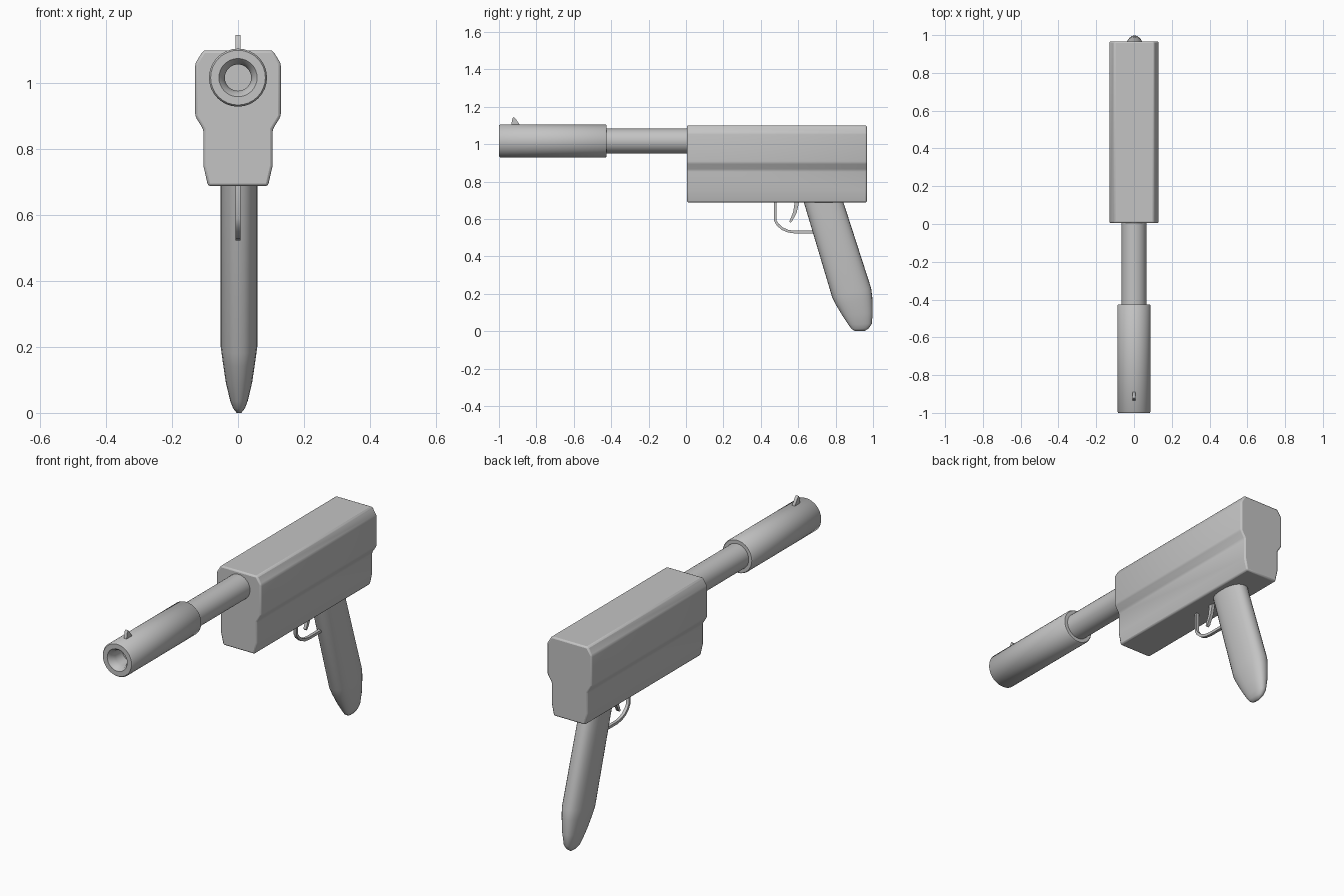
import bpy, bmesh, math
from mathutils import Vector

cube = bpy.data.objects.get("Cube")
if cube:
    bpy.data.objects.remove(cube, do_unlink=True)

grey = bpy.data.materials.new("plain_grey")
grey.use_nodes = True
COLOUR = (0.55, 0.55, 0.55, 1)
grey.diffuse_color = COLOUR
grey.node_tree.nodes["Principled BSDF"].inputs["Base Color"].default_value = COLOUR


def finish(name, bm, bevel=0, angle=40):
    """Turn a bmesh into a smooth shaded grey object, optionally bevelled."""
    bmesh.ops.recalc_face_normals(bm, faces=bm.faces)
    mesh = bpy.data.meshes.new(name)
    bm.to_mesh(mesh)
    bm.free()
    mesh.materials.append(grey)
    obj = bpy.data.objects.new(name, mesh)
    bpy.context.collection.objects.link(obj)
    if bevel:
        mod = obj.modifiers.new("soft_edges", "BEVEL")
        mod.width, mod.segments = bevel, 2
        mod.limit_method = "ANGLE"
        mod.angle_limit = math.radians(20)
    bpy.ops.object.select_all(action="DESELECT")
    obj.select_set(True)
    bpy.context.view_layer.objects.active = obj
    bpy.ops.object.shade_smooth_by_angle(angle=math.radians(angle))
    return obj


def loft(name, rings, angle=40, bevel=0):
    """Skin a list of equal-length point rings and cap both ends."""
    bm = bmesh.new()
    loops = [[bm.verts.new(p) for p in ring] for ring in rings]
    n = len(loops[0])
    for a, b in zip(loops, loops[1:]):
        for i in range(n):
            j = (i + 1) % n
            bm.faces.new((a[i], a[j], b[j], b[i]))
    bm.faces.new(loops[0])
    bm.faces.new(loops[-1])
    return finish(name, bm, bevel, angle)


def lathe(name, profile, z, sides=32, angle=40):
    """Turn (radius, y) points around a line parallel to y."""
    turns = [math.tau * i / sides for i in range(sides)]
    return loft(name, [[(r * math.cos(t), y, z + r * math.sin(t)) for t in turns]
                       for r, y in profile], angle)


def plate(name, outline, half, bevel=0):
    """Extrude a (y, z) outline across x."""
    return loft(name, [[(x, y, z) for y, z in outline] for x in (-half, half)], bevel=bevel)


# Receiver: stepped cross-section extruded along the length
half_profile = [(0.105, 1.1), (0.13, 1.06), (0.13, 0.9), (0.105, 0.86),
                (0.105, 0.75), (0.091, 0.688)]
section = half_profile + [(-x, z) for x, z in reversed(half_profile)]
loft("receiver", [[(x, y, z) for x, z in section] for y in (0.005, 0.967)], bevel=0.008)

# Barrel and the hollow-ended sleeve around its tip
AXIS = 1.017
lathe("barrel", [(0.066, -0.5), (0.066, 0.05)], AXIS)
lathe("muzzle_sleeve", [(0.06, -0.425), (0.084, -0.425), (0.088, -0.43), (0.088, -0.994),
                        (0.083, -1), (0.058, -1), (0.046, -0.985), (0.04, -0.96),
                        (0.04, -0.9)], AXIS, angle=50)

# Front sight
plate("front_sight", [(-0.937, 1.09), (-0.928, 1.137), (-0.921, 1.146), (-0.913, 1.138),
                      (-0.889, 1.105), (-0.889, 1.09)], 0.008)

# Grip: oval rings between a front point and a back point
rings = []
for fy, fz, by, bz, half in [(0.612, 0.75, 0.822, 0.75, 0.056), (0.782, 0.18, 0.99, 0.23, 0.056),
                             (0.802, 0.14, 0.996, 0.18, 0.05), (0.835, 0.085, 0.998, 0.1, 0.04),
                             (0.868, 0.035, 0.994, 0.04, 0.027), (0.885, 0.012, 0.978, 0.016, 0.018),
                             (0.905, 0, 0.955, 0, 0.007)]:
    front, back = Vector((0.003, fy, fz)), Vector((0.003, by, bz))
    ring = []
    for i in range(28):
        c, s = math.cos(math.tau * i / 28), math.sin(math.tau * i / 28)
        c, s = (math.copysign(abs(v) ** 0.85, v) for v in (c, s))
        ring.append((front + back) / 2 + (back - front) / 2 * c + Vector((half * s, 0, 0)))
    rings.append(ring)
loft("grip", rings, angle=60)

# Trigger guard: a bent strip of even thickness
path = [(0.478, 0.7), (0.478, 0.59), (0.49, 0.57), (0.515, 0.548), (0.545, 0.535),
        (0.58, 0.53), (0.69, 0.53)]
strip = []
for i, (y, z) in enumerate(path):
    a, b = Vector(path[max(i - 1, 0)]), Vector(path[min(i + 1, len(path) - 1)])
    d = (b - a).normalized() * 0.007
    strip.append([(sx * 0.008, y - k * d.y, z + k * d.x)
                  for sx, k in ((-1, -1), (1, -1), (1, 1), (-1, 1))])
loft("trigger_guard", strip)

# Trigger
plate("trigger", [(0.582, 0.7), (0.574, 0.64), (0.553, 0.587), (0.558, 0.58), (0.568, 0.588),
                  (0.592, 0.635), (0.607, 0.7)], 0.008)
